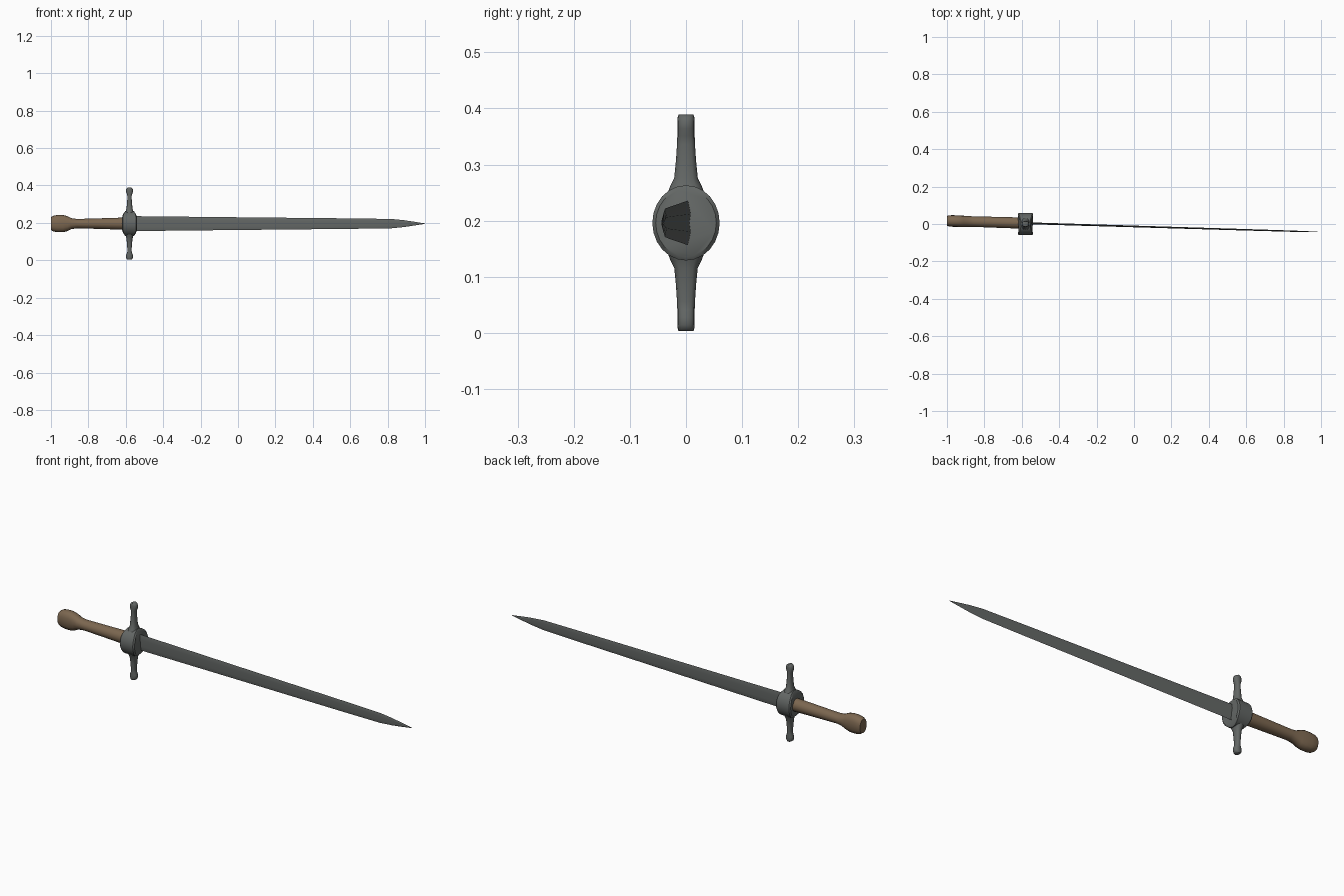
import bpy, bmesh, math

if "Cube" in bpy.data.objects:
    bpy.data.objects.remove(bpy.data.objects["Cube"])

ZC = 0.196      # height of the sword axis
GX = -0.58      # guard centre in x


def tilt(x):
    # grip and blade lean slightly in y along the length
    return -0.013 - 0.03 * x


def material(name, rgb):
    m = bpy.data.materials.new(name)
    m.diffuse_color = (*rgb, 1)
    m.use_nodes = True
    m.node_tree.nodes["Principled BSDF"].inputs["Base Color"].default_value = m.diffuse_color
    return m


steel = material("dark steel", (0.125, 0.135, 0.13))
leather = material("brown leather", (0.2, 0.135, 0.08))


def loft(name, rings, mat, angle=40):
    """Skin a list of closed point rings and cap both ends."""
    bm = bmesh.new()
    vr = [[bm.verts.new(p) for p in ring] for ring in rings]
    n = len(vr[0])
    for a, b in zip(vr, vr[1:]):
        for i in range(n):
            j = (i + 1) % n
            bm.faces.new((a[i], a[j], b[j], b[i]))
    bm.faces.new(vr[0])
    bm.faces.new(vr[-1])
    bmesh.ops.recalc_face_normals(bm, faces=bm.faces)
    me = bpy.data.meshes.new(name)
    bm.to_mesh(me)
    bm.free()
    me.materials.append(mat)
    ob = bpy.data.objects.new(name, me)
    bpy.context.collection.objects.link(ob)
    bpy.ops.object.select_all(action='DESELECT')
    ob.select_set(True)
    bpy.context.view_layer.objects.active = ob
    bpy.ops.object.shade_smooth_by_angle(angle=math.radians(angle))
    return ob


def oval(ra, rb, n=16, power=2.0):
    """Ellipse or rounder-cornered superellipse as 2D points."""
    pts = []
    for i in range(n):
        t = 2 * math.pi * i / n
        c, s = math.cos(t), math.sin(t)
        pts.append((ra * math.copysign(abs(c) ** (2 / power), c),
                    rb * math.copysign(abs(s) ** (2 / power), s)))
    return pts


# grip and pommel: x, half depth y, half height z, squareness
handle = [(-1.0, 0.026, 0.034, 2.4), (-0.988, 0.030, 0.042, 2.4),
          (-0.965, 0.031, 0.046, 2.4), (-0.935, 0.031, 0.046, 2.4),
          (-0.912, 0.030, 0.040, 2.3), (-0.89, 0.029, 0.029, 2.1),
          (-0.86, 0.028, 0.025, 2.0), (-0.75, 0.029, 0.028, 2.0),
          (-0.59, 0.030, 0.033, 2.0)]
loft("grip_and_pommel",
     [[(x, tilt(x) + a, ZC + b) for a, b in oval(ry, rz, 16, p)]
      for x, ry, rz, p in handle], leather)

# guard collar: oval drum, narrower toward its top and bottom
collar = []
for side, scale in ((-1, 0.9), (-0.85, 1.0), (0.85, 1.0), (1, 0.9)):
    ring = []
    for a, b in oval(0.06, 0.067, 24):
        half = 0.041 - 0.014 * (b / 0.067) ** 4
        ring.append((GX + side * half, a * scale, ZC + b * scale))
    collar.append(ring)
loft("guard_collar", collar, steel)

# guard arms: distance from axis, half width x, half depth y
arm = [(0.05, 0.026, 0.034), (0.066, 0.02, 0.028), (0.08, 0.016, 0.021),
       (0.11, 0.0135, 0.018), (0.14, 0.011, 0.016), (0.155, 0.0125, 0.0155),
       (0.168, 0.0185, 0.0155), (0.182, 0.0185, 0.0155),
       (0.19, 0.014, 0.0145), (0.193, 0.008, 0.013)]
for label, s in (("upper", 1), ("lower", -1)):
    loft(label + "_guard_arm",
         [[(GX + a, b, ZC + s * d) for a, b in oval(rx, ry, 12, 2.5)]
          for d, rx, ry in arm], steel)

# blade: sharp edges, two ridges and a shallow fuller on each face
section = [(0, 1), (1, 0.4), (0.5, 0), (1, -0.4),
           (0, -1), (-1, -0.4), (-0.5, 0), (-1, 0.4)]
stations = [(-0.57, 0.005, 0.040), (0.0, 0.0045, 0.034), (0.6, 0.004, 0.028),
            (0.82, 0.0035, 0.025), (0.89, 0.003, 0.018), (0.95, 0.002, 0.009),
            (1.0, 0.0004, 0.001)]
loft("blade",
     [[(x, tilt(x) + t * a, ZC + h * b) for a, b in section]
      for x, t, h in stations], steel, 30)
